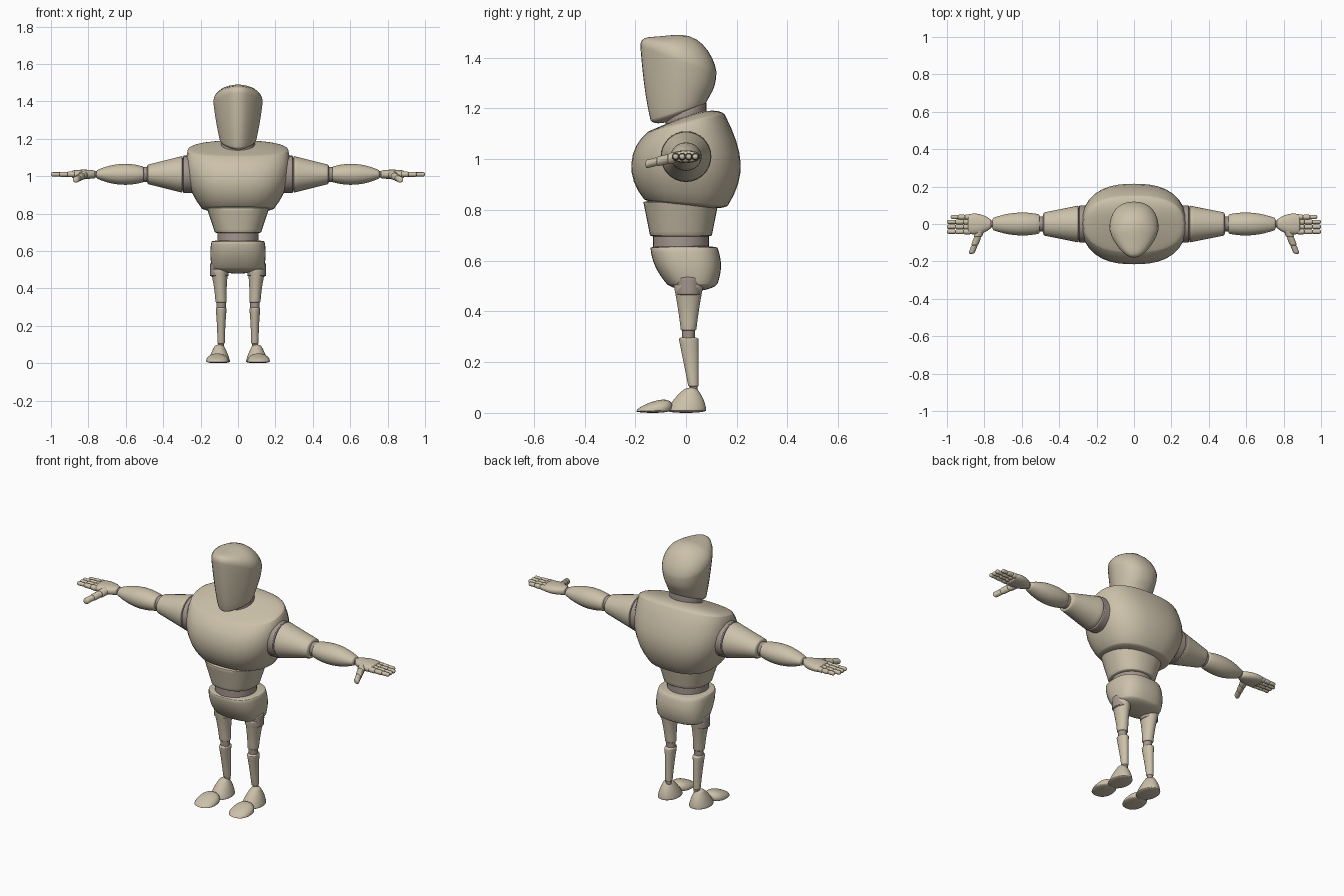
import bpy, bmesh, math
from mathutils import Vector

cube = bpy.data.objects.get("Cube")
if cube:
    bpy.data.objects.remove(cube, do_unlink=True)

X, Y, Z = Vector((1, 0, 0)), Vector((0, 1, 0)), Vector((0, 0, 1))
# Section directions and growing direction for each kind of part
UPRIGHT, SIDEWAYS, FORWARD = (X, Y, Z), (Z, Y, X), (Z, X, Y)


def make_material(name, color):
    mat = bpy.data.materials.new(name)
    mat.use_nodes = True
    mat.diffuse_color = color
    mat.node_tree.nodes["Principled BSDF"].inputs["Base Color"].default_value = color
    return mat


shell = make_material("warm beige", (0.6, 0.53, 0.4, 1))
rubber = make_material("joint taupe", (0.37, 0.3, 0.27, 1))


def bezier(controls, t):
    """Blend any number of control values into one smooth curve."""
    points = [Vector(c) for c in controls]
    while len(points) > 1:
        points = [a.lerp(b, t) for a, b in zip(points, points[1:])]
    return points[0]


def stations(length, lips, steps=8):
    """Positions along a part with the section scale that rounds off its ends."""
    start, end = [], []
    for i in range(steps):
        angle = math.pi / 2 * (i + .5) / steps
        depth, scale = 1 - math.cos(angle), math.sin(angle)
        start.append((lips[0] * depth / length, scale))
        end.insert(0, (1 - lips[1] * depth / length, scale))
    low, high = lips[0] / length, 1 - lips[1] / length
    middle = [(low + (high - low) * i / steps, 1) for i in range(steps + 1)]
    return start + middle + end


def pod(name, start, end, radii, mat=shell, frame=UPRIGHT, lips=(.01, .01),
        tilt=(0, 0), power=2, taper=0, sides=32):
    """Round-ended part between two points; off-centre parts are mirrored."""
    u, v, w = frame
    start, end = Vector(start), Vector(end)
    bm = bmesh.new()
    rings = []
    for t, scale in stations((end - start).length, lips):
        center = start.lerp(end, t)
        wide, deep = bezier(radii, t) * scale
        lean = bezier([(value, 0) for value in tilt], t).x
        ring = []
        for i in range(sides):
            angle = math.tau * i / sides
            c, s = math.cos(angle), math.sin(angle)
            a = math.copysign(abs(c) ** (2 / power), c) * wide
            b = math.copysign(abs(s) ** (2 / power), s) * deep
            a *= 1 - taper * max(-s, 0)
            ring.append(bm.verts.new(center + u * a + v * b + w * (lean * b)))
        rings.append(ring)
    for low, high in zip(rings, rings[1:]):
        for i in range(sides):
            j = (i + 1) % sides
            bm.faces.new((low[i], low[j], high[j], high[i]))
    bm.faces.new(rings[0])
    bm.faces.new(rings[-1])
    bmesh.ops.recalc_face_normals(bm, faces=bm.faces)
    mesh = bpy.data.meshes.new(name)
    bm.to_mesh(mesh)
    bm.free()
    mesh.materials.append(mat)
    obj = bpy.data.objects.new(name, mesh)
    bpy.context.collection.objects.link(obj)
    if start.x > 0:
        obj.modifiers.new("Mirror", "MIRROR").use_mirror_merge = False
    bpy.ops.object.select_all(action="DESELECT")
    obj.select_set(True)
    bpy.context.view_layer.objects.active = obj
    bpy.ops.object.shade_smooth_by_angle(angle=math.radians(40))


def joint(name, start, end, radius, frame=UPRIGHT):
    """Dark filler between two shell parts."""
    pod(name, start, end, [(radius, radius)], mat=rubber, frame=frame)


# Head with a narrowed, nearly flat face and a domed skull
pod("head", (0, -.03, 1.16), (0, -.03, 1.49), [(.09, .1), (.13, .16), (.14, .15)],
    lips=(.03, .1), tilt=(.4, .1, -.9, 0), power=2.3, taper=.4)
pod("neck", (0, 0, 1.1), (0, 0, 1.2), [(.09, .08)], mat=rubber, tilt=(.4, .4))

# Torso
pod("chest", (0, 0, .81), (0, 0, 1.17),
    [(.18, .15), (.28, .25), (.3, .23), (.26, .13)],
    lips=(.02, .03), tilt=(-.1, 0, 0, 0, 0, .35), power=2.5)
pod("abdomen", (0, -.02, .69), (0, -.02, .84), [(.12, .12), (.17, .15)], power=2.3)
joint("waist_joint", (0, -.02, .63), (0, -.02, .71), .11)
pod("pelvis", (0, .03, .48), (0, -.01, .66), [(.13, .08), (.16, .15), (.14, .13)],
    lips=(.03, .01), power=2.6)

# Legs
joint("hip_joint", (.1, .01, .46), (.1, .01, .54), .05)
pod("thigh", (.1, .01, .51), (.09, .01, .32), [(.05, .06), (.03, .04), (.03, .03)])
joint("knee_joint", (.09, .01, .27), (.09, .01, .34), .025)
pod("shin", (.09, .01, .3), (.09, .03, .1), [(.03, .04), (.02, .03), (.02, .02)])
joint("ankle_joint", (.09, .03, .08), (.09, .03, .12), .016)
pod("heel", (.1, 0, 0), (.1, .02, .1), [(.06, .08), (.05, .07), (.02, .02)])
pod("toe_cap", (.11, -.13, 0), (.11, -.11, .05), [(.06, .07)],
    lips=(.01, .04), tilt=(0, .2), power=2.3)


def on_arm(x, y=0):
    return (x, y, 1.01)


# Arms
joint("shoulder_joint", on_arm(.2), on_arm(.3), .1, SIDEWAYS)
pod("upper_arm", on_arm(.29), on_arm(.49), [(.1, .1), (.05, .06)], frame=SIDEWAYS)
joint("elbow_joint", on_arm(.47), on_arm(.52), .04, SIDEWAYS)
pod("forearm", on_arm(.5), on_arm(.76), [(.04, .05), (.08, .08), (.02, .03)],
    frame=SIDEWAYS)
joint("wrist_joint", on_arm(.74), on_arm(.78), .018, SIDEWAYS)
pod("palm", on_arm(.76), on_arm(.89), [(.02, .02), (.03, .07), (.02, .05)],
    frame=SIDEWAYS, power=2.3)


def digit(name, start, end, radius, joints, frame):
    """A finger made of short rounded segments that shrink toward the tip."""
    start, end = Vector(start), Vector(end)
    for i in range(joints):
        size = radius * (1 - .12 * i)
        pod(f"{name}_segment_{i + 1}", start.lerp(end, max(i - .15, 0) / joints),
            start.lerp(end, (i + 1) / joints), [(size, size)], frame=frame, sides=16)


# Hands: four straight fingers and a drooping thumb
for i, name in enumerate(("little", "ring", "middle", "index")):
    y = .037 - .026 * i
    reach = .98 if name == "little" else 1
    digit(name + "_finger", on_arm(.87, y), on_arm(reach, y), .015, 3, SIDEWAYS)
digit("thumb", on_arm(.82, -.03), (.87, -.16, .98), .022, 3, FORWARD)
